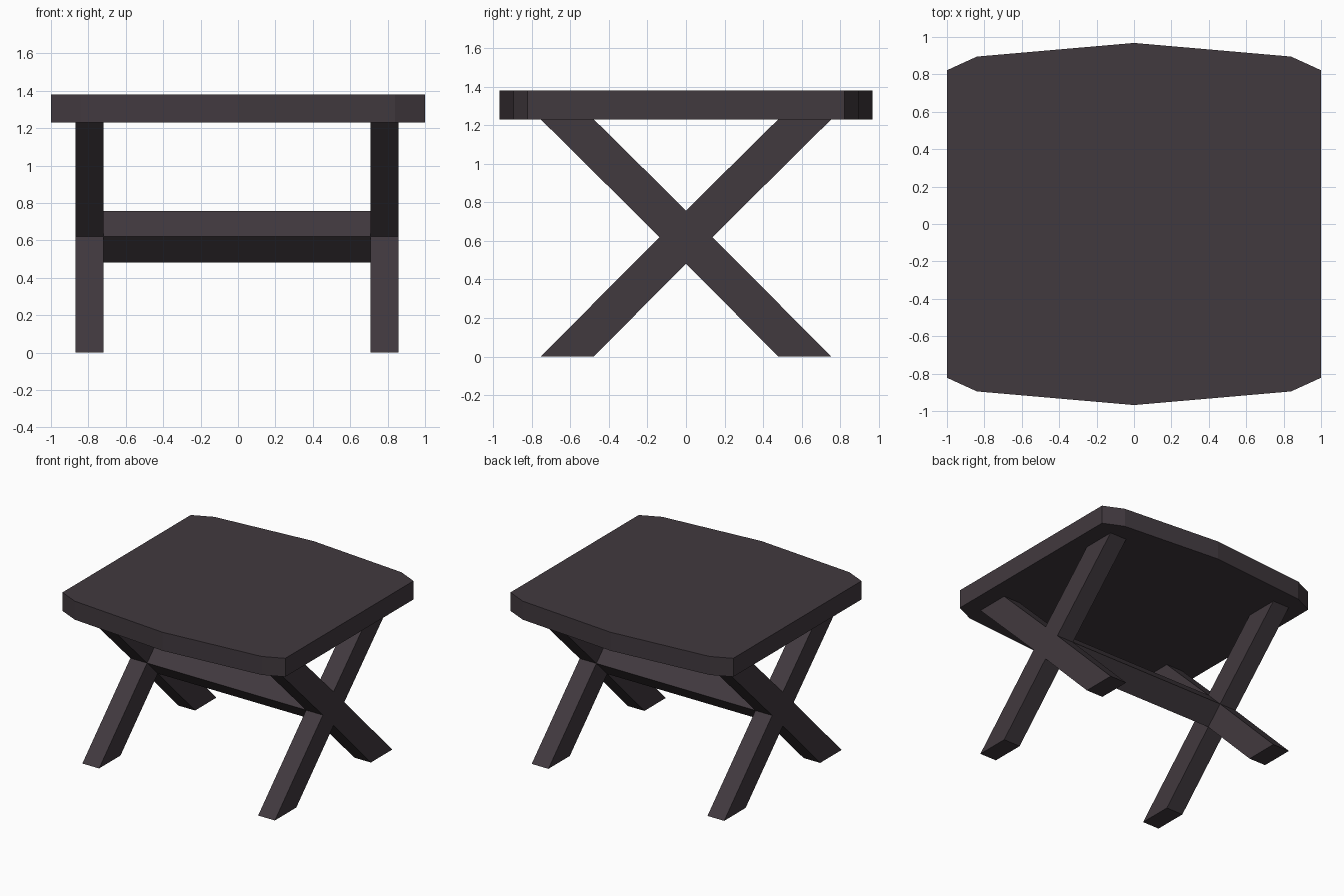
import bpy
import bmesh

if "Cube" in bpy.data.objects:
    bpy.data.objects.remove(bpy.data.objects["Cube"])

wood = bpy.data.materials.new("dark_wood")
wood.diffuse_color = (0.053, 0.041, 0.049, 1.0)
wood.use_nodes = True
wood.node_tree.nodes["Principled BSDF"].inputs["Base Color"].default_value = wood.diffuse_color


def prism(name, outline, offset):
    """Extrude a closed outline of 3D points along the offset vector."""
    bm = bmesh.new()
    face = bm.faces.new([bm.verts.new(p) for p in outline])
    ext = bmesh.ops.extrude_face_region(bm, geom=[face])
    moved = [g for g in ext["geom"] if isinstance(g, bmesh.types.BMVert)]
    bmesh.ops.translate(bm, verts=moved, vec=offset)
    bmesh.ops.recalc_face_normals(bm, faces=bm.faces)
    mesh = bpy.data.meshes.new(name)
    bm.to_mesh(mesh)
    bm.free()
    mesh.materials.append(wood)
    obj = bpy.data.objects.new(name, mesh)
    bpy.context.collection.objects.link(obj)
    return obj


LEG_TOP, TOP, MID = 1.23, 1.38, 0.62
OUT, INN, HALF = 0.753, 0.478, 0.1375

# Table top: straight sides, clipped corners, bowed front and back
front = [(-1, -0.822), (-0.84, -0.895), (0, -0.968), (0.84, -0.895), (1, -0.822)]
outline = front + [(-x, -y) for x, y in front]
prism("table_top", [(x, y, LEG_TOP) for x, y in outline], (0, 0, TOP - LEG_TOP))

# Crossed leg frames, one X-shaped profile at each end
cross = [(-OUT, 0), (-INN, 0), (0, MID - HALF), (INN, 0), (OUT, 0), (HALF, MID),
         (OUT, LEG_TOP), (INN, LEG_TOP), (0, MID + HALF), (-INN, LEG_TOP),
         (-OUT, LEG_TOP), (-HALF, MID)]
for name, x in (("left_cross_legs", -0.87), ("right_cross_legs", 0.708)):
    prism(name, [(x, y, z) for y, z in cross], (0.15, 0, 0))

# Diamond-section stretcher joining the two crossings
diamond = [(0, -HALF), (HALF, 0), (0, HALF), (-HALF, 0)]
prism("stretcher", [(-0.72, y, MID + z) for y, z in diamond], (1.428, 0, 0))
